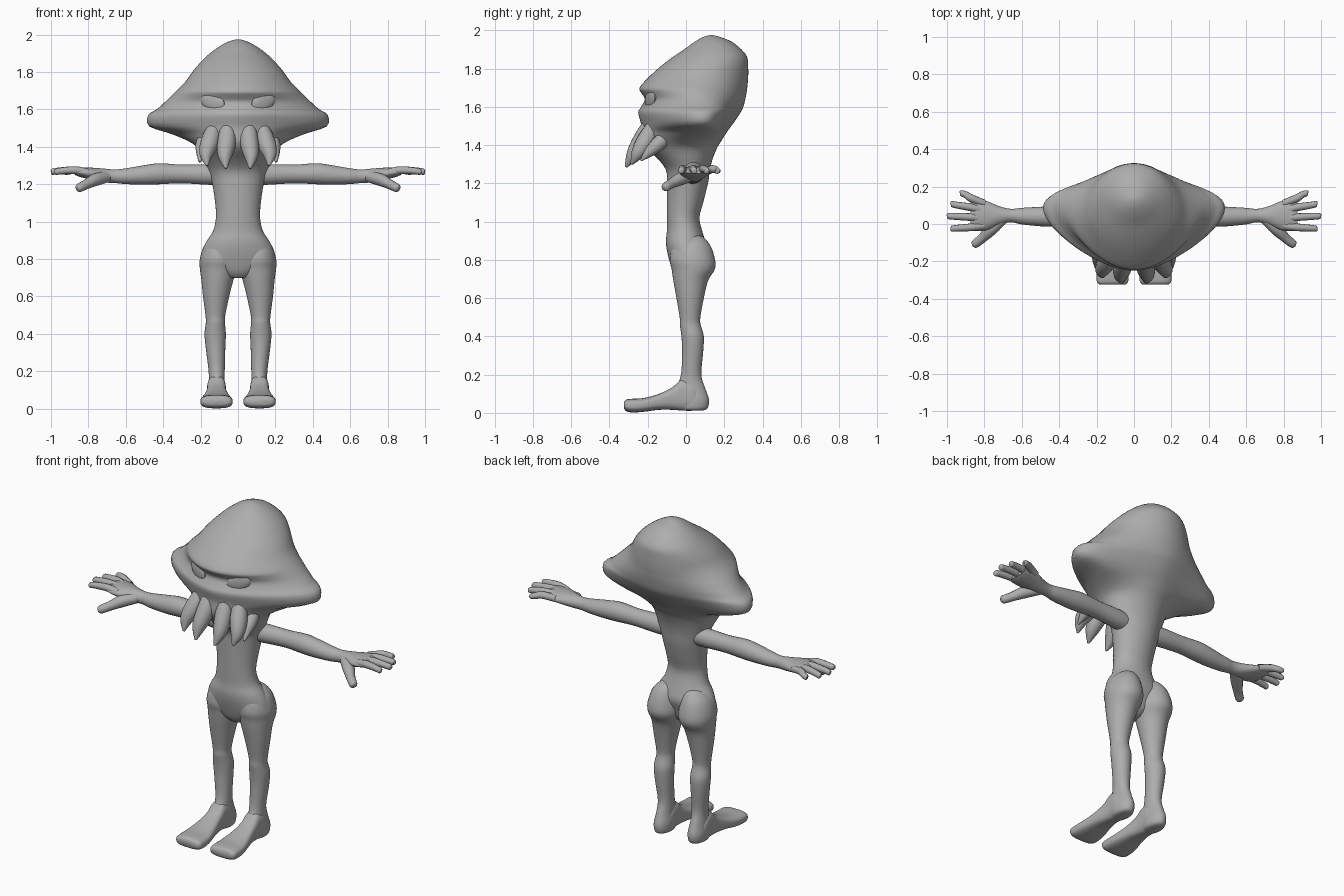
import bpy, bmesh, math
from mathutils import Vector
from mathutils.bvhtree import BVHTree

SEG = 40
skin = bpy.data.materials.new("grey_skin")
skin.diffuse_color = (0.42, 0.42, 0.42, 1)


def smooth_rows(rows, steps=4):
    """Catmull-Rom interpolation between control rows."""
    out = []
    for i in range(len(rows) - 1):
        p0, p1, p2, p3 = (rows[max(0, min(len(rows) - 1, i + k))] for k in (-1, 0, 1, 2))
        for s in range(steps):
            t = s / steps
            out.append([0.5 * (2 * b + (c - a) * t + (2 * a - 5 * b + 4 * c - d) * t * t
                               + (3 * b - a - 3 * c + d) * t ** 3)
                        for a, b, c, d in zip(p0, p1, p2, p3)])
    return out + [list(rows[-1])]


def finish(name, bm, mirror):
    bmesh.ops.recalc_face_normals(bm, faces=bm.faces)
    mesh = bpy.data.meshes.new(name)
    bm.to_mesh(mesh)
    bm.free()
    obj = bpy.data.objects.new(name, mesh)
    bpy.context.collection.objects.link(obj)
    mesh.materials.append(skin)
    bpy.ops.object.select_all(action='DESELECT')
    obj.select_set(True)
    bpy.context.view_layer.objects.active = obj
    bpy.ops.object.shade_smooth_by_angle(angle=math.radians(50))
    if mirror:
        obj.modifiers.new("mirror", 'MIRROR').use_clip = False
    return obj


def loft(name, rings, mirror=True):
    bm = bmesh.new()
    loops = [[bm.verts.new(p) for p in ring] for ring in rings]
    for a, b in zip(loops, loops[1:]):
        for i in range(len(a)):
            j = (i + 1) % len(a)
            bm.faces.new((a[i], a[j], b[j], b[i]))
    bm.faces.new(loops[0])
    bm.faces.new(loops[-1])
    return finish(name, bm, mirror)


def circle(n):
    return [(math.cos(2 * math.pi * i / n), math.sin(2 * math.pi * i / n)) for i in range(n)]


def tube(name, pts, flat=1.0, n=12):
    """Tapered tube through (x, y, z, radius) points."""
    rows = smooth_rows(pts)
    rings = []
    for i, r in enumerate(rows):
        d = Vector(rows[min(i + 1, len(rows) - 1)][:3]) - Vector(rows[max(i - 1, 0)][:3])
        u = d.cross(Vector((0.31, 0.2, 1) if abs(d.x) > abs(d.z) else (0, 1, 0))).normalized()
        v = d.cross(u).normalized()
        rings.append([Vector(r[:3]) + u * c * r[3] + v * s * r[3] * flat for c, s in circle(n)])
    return loft(name, rings)


# Head and torso: height, half width, core width, front y, back y
body_rows = [
    (0.70, .05, .05, -.04, .03), (0.73, .11, .11, -.065, .07), (0.79, .19, .19, -.085, .09),
    (0.85, .188, .188, -.10, .11), (0.90, .165, .165, -.105, .10), (0.95, .133, .133, -.10, .085),
    (1.02, .118, .118, -.10, .07), (1.10, .122, .122, -.10, .09), (1.20, .137, .137, -.10, .115),
    (1.27, .155, .155, -.105, .125), (1.33, .18, .18, -.15, .14), (1.39, .21, .205, -.215, .165),
    (1.43, .265, .225, -.235, .19), (1.47, .36, .245, -.235, .215), (1.51, .475, .26, -.235, .245),
    (1.57, .48, .275, -.25, .285), (1.60, .435, .275, -.235, .30), (1.64, .39, .28, -.215, .31),
    (1.675, .355, .275, -.235, .317), (1.70, .33, .27, -.243, .32), (1.75, .28, .25, -.20, .325),
    (1.81, .237, .23, -.135, .325), (1.86, .193, .193, -.07, .32), (1.90, .15, .15, -.01, .29),
    (1.94, .095, .095, .045, .24), (1.965, .045, .045, .09, .18), (1.975, .008, .008, .125, .14)]


def body_ring(row):
    z, w, core, front, back = row
    yc, ry = (front + back) / 2, (back - front) / 2
    flare = min(1, max(0, (w - core) / .12))
    ring = []
    for c, s in circle(64):
        x = core * c + (w - core) * c * abs(c) ** 2
        y = yc + ry * s + flare * (.085 - yc) * c ** 4
        ring.append((x, y, z))
    return ring


body = loft("head_and_torso", [body_ring(r) for r in smooth_rows(body_rows, 3)], False)

# Eyes: shallow lenses resting on the face
tree = BVHTree.FromPolygons([v.co for v in body.data.vertices],
                            [p.vertices for p in body.data.polygons])
hit, normal, _, _ = tree.ray_cast(Vector((.135, -2, 1.64)), Vector((0, 1, 0)))
normal = Vector((normal.x, normal.y, 0)).normalized()
side = Vector((-normal.y, normal.x, 0))
up = Vector((0, 0, 1))
eye_rings = []
for k in range(1, 9):
    a = math.pi * k / 9
    eye_rings.append([hit + normal * .017 * math.cos(a)
                      + math.sin(a) * (side * .068 * c + up * (.05 * s + .012 * c))
                      for c, s in circle(28)])
loft("eye", eye_rings)

# Face tentacles
tube("inner_tentacle", [(.055, -.18, 1.52, .04), (.06, -.225, 1.43, .05),
                        (.07, -.275, 1.35, .038), (.064, -.315, 1.285, .006)])
tube("middle_tentacle", [(.12, -.15, 1.53, .035), (.148, -.205, 1.43, .05),
                         (.17, -.25, 1.36, .037), (.165, -.285, 1.30, .006)])
tube("outer_tentacle", [(.16, -.08, 1.48, .035), (.185, -.13, 1.42, .04),
                        (.195, -.185, 1.37, .03), (.205, -.235, 1.32, .005)])

# Legs: height, centre x, half width, front y, back y
leg_rows = [
    (.93, .085, .02, .02, .06), (.915, .09, .05, -.02, .095), (.87, .10, .082, -.07, .13),
    (.80, .104, .10, -.085, .152), (.75, .105, .099, -.075, .15), (.69, .11, .086, -.066, .115),
    (.60, .117, .07, -.05, .093), (.50, .121, .053, -.033, .075), (.46, .121, .051, -.032, .077),
    (.40, .122, .057, -.024, .093), (.32, .12, .052, -.02, .09), (.20, .114, .043, -.026, .08),
    (.13, .114, .044, -.05, .10), (.07, .114, .051, -.05, .12), (.025, .114, .047, -.04, .113),
    (.012, .114, .03, -.02, .09)]
loft("leg", [[(x + w * c, (f + b) / 2 + (b - f) / 2 * s, z) for c, s in circle(SEG)]
             for z, x, w, f, b in smooth_rows(leg_rows)])

# Feet: y, half width, sole z, top z
foot_rows = [(.08, .03, .025, .09), (.04, .05, .012, .15), (-.02, .05, .012, .175),
             (-.07, .053, .016, .135), (-.14, .066, .016, .10), (-.22, .083, .006, .078),
             (-.28, .086, .002, .074), (-.31, .083, .008, .07), (-.323, .07, .02, .06)]


def soft(v, p=.7):
    return math.copysign(abs(v) ** p, v)


loft("foot", [[(.115 + w * soft(c), y, (a + b) / 2 + (b - a) / 2 * soft(s)) for c, s in circle(SEG)]
              for y, w, a, b in smooth_rows(foot_rows)])

# Arms and palms: x, centre y, centre z, half depth, half height
arm_rows = [
    (.06, .03, 1.25, .05, .05), (.15, .035, 1.252, .052, .055), (.30, .04, 1.255, .048, .05),
    (.42, .04, 1.256, .054, .056), (.50, .04, 1.25, .052, .052), (.60, .042, 1.243, .044, .042),
    (.66, .045, 1.243, .036, .036), (.72, .045, 1.247, .05, .037), (.79, .045, 1.257, .078, .032),
    (.85, .048, 1.265, .085, .024), (.875, .05, 1.267, .075, .015)]
loft("arm", [[(x, y + a * c, z + b * s) for c, s in circle(24)]
             for x, y, z, a, b in smooth_rows(arm_rows)])

# Fingers: base y, tip x, tip y
for i, (y0, x1, y1) in enumerate([(.11, .93, .165), (.07, .98, .107), (.03, 1.0, .043), (-.01, .98, -.025)]):
    tube(f"finger_{i + 1}", [(.80, y0, 1.262, .02), (.87, y0 + (y1 - y0) * .5, 1.275, .021),
                             (x1 - .03, y1 - (y1 - y0) * .15, 1.27, .018),
                             (x1 - .006, y1, 1.265, .016), (x1, y1, 1.264, .009)], n=10)
tube("thumb", [(.70, .03, 1.24, .03), (.76, -.025, 1.225, .034), (.81, -.075, 1.20, .026),
               (.85, -.107, 1.18, .023), (.86, -.114, 1.175, .012)])
